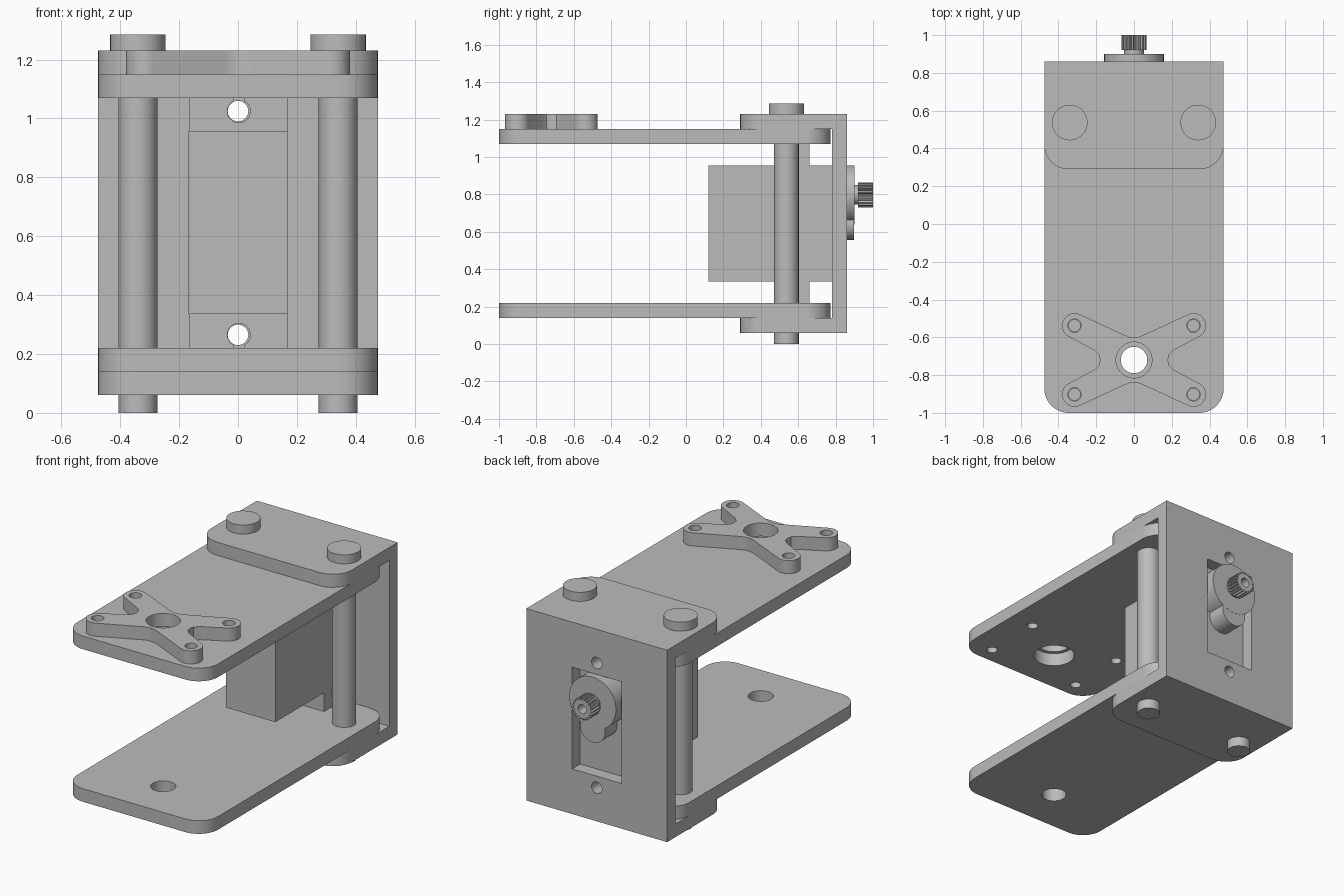
import bpy, bmesh
from math import cos, sin, pi, radians

cube = bpy.data.objects.get("Cube")
if cube:
    bpy.data.objects.remove(cube, do_unlink=True)

grey = bpy.data.materials.new("plain grey")
grey.use_nodes = True
COLOUR = (0.5, 0.5, 0.5, 1)
grey.diffuse_color = COLOUR
grey.node_tree.nodes["Principled BSDF"].inputs["Base Color"].default_value = COLOUR


def arc(cx, cy, r, start, end, n):
    """Points along an arc, angles in degrees."""
    angles = [radians(start + (end - start) * i / n) for i in range(n + 1)]
    return [(cx + r * cos(a), cy + r * sin(a)) for a in angles]


def circle(cx, cy, r, n=48):
    return arc(cx, cy, r, 0, 360, n)[:-1]


def rectangle(x0, x1, y0, y1):
    return [(x0, y0), (x1, y0), (x1, y1), (x0, y1)]


def activate(obj):
    bpy.ops.object.select_all(action='DESELECT')
    obj.select_set(True)
    bpy.context.view_layer.objects.active = obj


def prism(name, outline, low, high, axis='z'):
    """Extrude a 2D outline along an axis from low to high."""
    place = {'x': lambda u, v, w: (w, u, v),
             'y': lambda u, v, w: (u, w, v),
             'z': lambda u, v, w: (u, v, w)}[axis]
    bm = bmesh.new()
    a = [bm.verts.new(place(u, v, low)) for u, v in outline]
    b = [bm.verts.new(place(u, v, high)) for u, v in outline]
    bm.faces.new(a)
    bm.faces.new(b)
    for i in range(len(a)):
        j = (i + 1) % len(a)
        bm.faces.new((a[i], a[j], b[j], b[i]))
    bmesh.ops.recalc_face_normals(bm, faces=bm.faces)
    mesh = bpy.data.meshes.new(name)
    bm.to_mesh(mesh)
    bm.free()
    mesh.materials.append(grey)
    obj = bpy.data.objects.new(name, mesh)
    bpy.context.collection.objects.link(obj)
    return obj


def cut(obj, outlines, low, high, axis='z'):
    """Cut holes of the given outlines through an object."""
    for outline in outlines:
        cutter = prism("cutter", outline, low, high, axis)
        cutter.hide_render = True
        activate(obj)
        mod = obj.modifiers.new("hole", 'BOOLEAN')
        mod.operation = 'DIFFERENCE'
        mod.solver = 'EXACT'
        mod.object = cutter
        bpy.ops.object.modifier_apply(modifier=mod.name)
        bpy.data.objects.remove(cutter, do_unlink=True)


def round_corners(obj, test, radius):
    """Round the vertical edges whose vertices pass the test."""
    bm = bmesh.new()
    bm.from_mesh(obj.data)
    edges = [e for e in bm.edges
             if abs(e.verts[0].co.z - e.verts[1].co.z) > 0.01
             and all(abs(v.co.x) > 0.4 and test(v.co) for v in e.verts)]
    bmesh.ops.bevel(bm, geom=edges, offset=radius, segments=12,
                    profile=0.5, affect='EDGES')
    bm.to_mesh(obj.data)
    bm.free()


W = 0.475          # half width
HORN_Y = -0.72     # pivot of the arms
SHAFT_Z = 0.797    # motor shaft height
SCREW_Z = (0.265, 1.025)
parts = []

# C-shaped bracket with rounded flange corners and motor window
profile = [(0.29, 0.06), (0.86, 0.06), (0.86, 1.23), (0.29, 1.23),
           (0.29, 1.15), (0.78, 1.15), (0.78, 0.14), (0.29, 0.14)]
bracket = prism("bracket", profile, -W, W, 'x')
round_corners(bracket, lambda co: co.y < 0.3, 0.13)
cut(bracket, [rectangle(-0.166, 0.166, 0.335, 0.955)]
    + [circle(0, z, 0.035, 32) for z in SCREW_Z], 0.7, 0.95, 'y')
parts.append(bracket)

# Two flat arms
screws = [(sx * 0.315, HORN_Y + sy * 0.182) for sx in (-1, 1) for sy in (-1, 1)]
for name, low in (("lower_arm", 0.14), ("upper_arm", 1.07)):
    arm = prism(name, rectangle(-W, W, -1, 0.773), low, low + 0.08)
    round_corners(arm, lambda co: True, 0.13)
    if name == "lower_arm":
        holes = [circle(0, HORN_Y, 0.07)]
    else:
        holes = [circle(0, HORN_Y, 0.117)]
        holes += [circle(x, y, 0.031, 24) for x, y in screws]
    cut(arm, holes, low - 0.1, low + 0.2)
    parts.append(arm)

# Cross-shaped horn: one quarter outline, mirrored twice
quarter = ([(0.18, 0), (0.185, 0.027), (0.21, 0.052)]
           + arc(0.315, 0.182, 0.066, -58, 115, 14)
           + [(0.05, 0.132), (0.025, 0.123), (0, 0.12)])
half = quarter + [(-x, y) for x, y in quarter[-2::-1]]
full = half + [(x, -y) for x, y in half[-2:0:-1]]
horn = prism("cross_horn", [(x, y + HORN_Y) for x, y in full], 1.15, 1.23)
cut(horn, [circle(0, HORN_Y, 0.095)]
    + [circle(x, y, 0.035, 24) for x, y in screws], 1.1, 1.3)
parts.append(horn)

# Hinge bolts with wide heads
for side, x in (("right", -0.34), ("left", 0.34)):
    parts.append(prism(side + "_bolt_shank", circle(x, 0.537, 0.066), 0, 1.235))
    parts.append(prism(side + "_bolt_head", circle(x, 0.537, 0.094), 1.23, 1.285))

# Motor body and slotted mounting ears
parts.append(prism("motor_body", rectangle(-0.165, 0.168, 0.335, 0.955),
                   0.12, 0.782, 'y'))
for name, low, high, hole, slot in (
        ("lower_ear", 0.2, 0.34, SCREW_Z[0], (0.15, 0.25)),
        ("upper_ear", 0.95, 1.09, SCREW_Z[1], (1.04, 1.15))):
    ear = prism(name, rectangle(-0.165, 0.168, low, high), 0.59, 0.66, 'y')
    cut(ear, [circle(0.003, hole, 0.039, 32),
              rectangle(-0.015, 0.021, *slot)], 0.5, 0.7, 'y')
    parts.append(ear)

# Gear housing on the motor face
parts.append(prism("gear_housing", circle(0, SHAFT_Z, 0.158, 64), 0.77, 0.9, 'y'))
parts.append(prism("small_gear_housing", circle(0, 0.64, 0.084), 0.77, 0.899, 'y'))

# Toothed output shaft with a screw hole
TEETH = 21
spline = []
for i in range(TEETH):
    for step, r in ((0, 0.055), (0.3, 0.055), (0.45, 0.067), (0.85, 0.067)):
        a = 2 * pi * (i + step) / TEETH
        spline.append((r * cos(a), SHAFT_Z + r * sin(a)))
shaft = prism("toothed_shaft", spline, 0.92, 1.0, 'y')
neck = prism("shaft_neck", circle(0, SHAFT_Z, 0.052), 0.89, 0.925, 'y')
cut(shaft, [circle(0, SHAFT_Z, 0.028, 24)], 0.9, 1.1, 'y')
parts += [shaft, neck]

# Smooth the round walls, keep the edges sharp
for obj in parts:
    activate(obj)
    bpy.ops.object.shade_smooth_by_angle(angle=radians(30))
